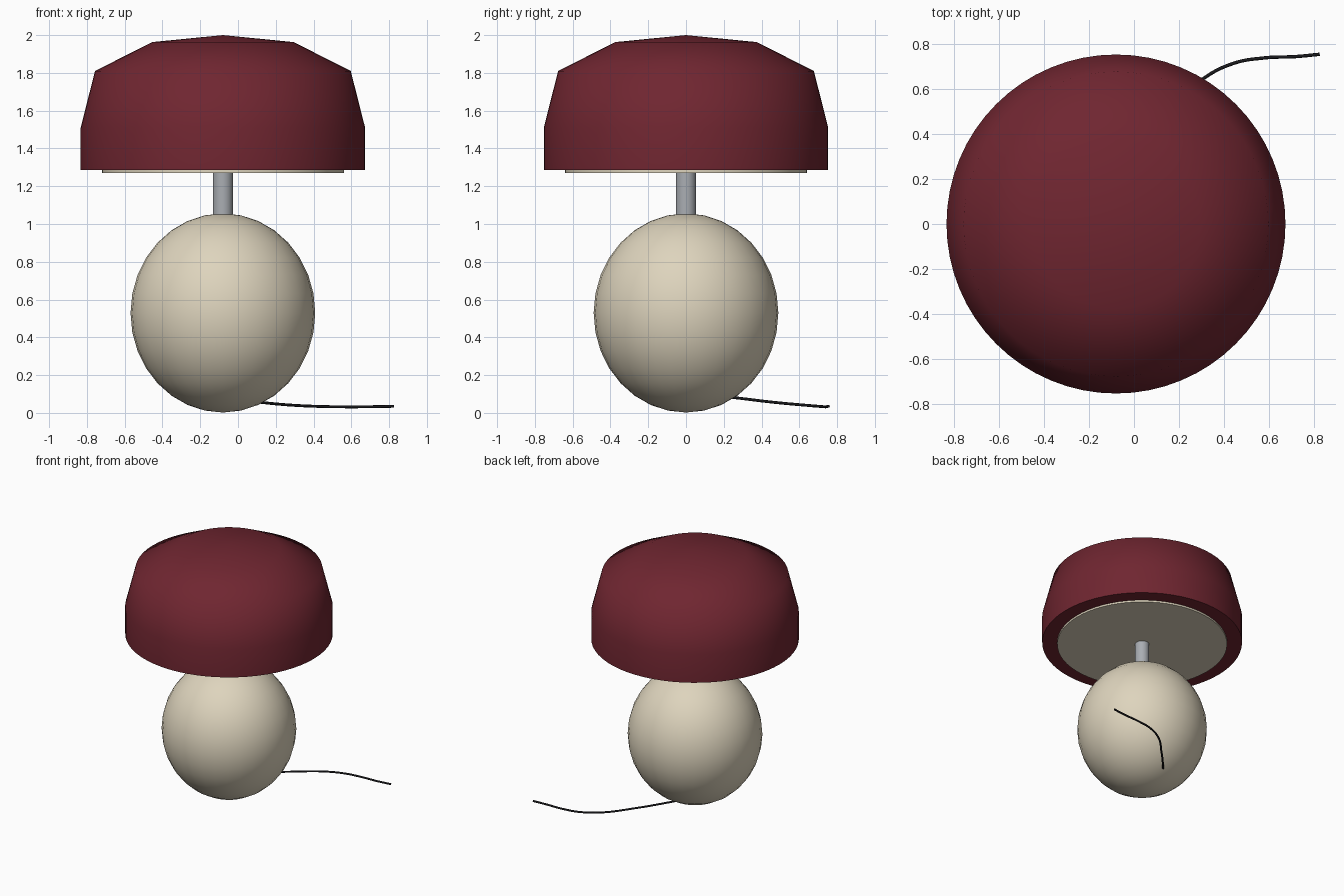
import bpy
import math

cube = bpy.data.objects.get("Cube")
if cube:
    bpy.data.objects.remove(cube, do_unlink=True)

CX = -0.08  # lamp axis


def material(name, rgb, rough=0.5):
    m = bpy.data.materials.new(name)
    m.use_nodes = True
    m.diffuse_color = (*rgb, 1)
    bsdf = m.node_tree.nodes["Principled BSDF"]
    bsdf.inputs["Base Color"].default_value = (*rgb, 1)
    bsdf.inputs["Roughness"].default_value = rough
    return m


def finish(obj, name, mat, angle=60):
    obj.name = obj.data.name = name
    obj.data.materials.append(mat)
    bpy.ops.object.select_all(action="DESELECT")
    obj.select_set(True)
    bpy.context.view_layer.objects.active = obj
    if obj.type == "MESH":
        bpy.ops.object.shade_smooth_by_angle(angle=math.radians(angle))


def lathe(name, profile, mat, segments=64):
    """Spin (radius, height) points about the lamp axis; radius 0 makes a pole."""
    verts, rings = [], []
    for r, z in profile:
        count = segments if r > 0 else 1
        rings.append([len(verts) + i for i in range(count)])
        for i in range(count):
            a = 2 * math.pi * i / segments
            verts.append((r * math.cos(a), r * math.sin(a), z))
    faces = []
    for low, high in zip(rings, rings[1:]):
        for i in range(segments):
            j = (i + 1) % segments
            quad = [low[i % len(low)], low[j % len(low)],
                    high[j % len(high)], high[i % len(high)]]
            faces.append(list(dict.fromkeys(quad)))
    mesh = bpy.data.meshes.new(name)
    mesh.from_pydata(verts, [], faces)
    obj = bpy.data.objects.new(name, mesh)
    obj.location.x = CX
    bpy.context.collection.objects.link(obj)
    finish(obj, name, mat)


cream = material("cream ceramic", (0.73, 0.66, 0.51))
red = material("burgundy", (0.16, 0.019, 0.03))
steel = material("brushed steel", (0.40, 0.42, 0.45))
black = material("black rubber", (0.01, 0.01, 0.012))

# Egg-shaped base
bpy.ops.mesh.primitive_uv_sphere_add(segments=32, ring_count=16, radius=1,
                                     location=(CX, 0, 0.529))
base = bpy.context.object
base.scale = (0.489, 0.489, 0.527)
finish(base, "base", cream)

# Stem between base and shade
bpy.ops.mesh.primitive_cylinder_add(vertices=32, radius=0.053, depth=0.32,
                                    location=(CX, 0, 1.14))
finish(bpy.context.object, "stem", steel)

# Domed shade with closed underside, and the diffuser set into it
lathe("shade", [(0, 1.286), (0.753, 1.286), (0.753, 1.51), (0.677, 1.81),
                (0.375, 1.963), (0, 2.0)], red)
lathe("diffuser", [(0, 1.271), (0.64, 1.271), (0.64, 1.30), (0, 1.30)], cream)

# Power cord trailing from the back of the base
path = [(-0.1, 0.22, 0.085), (-0.05, 0.28, 0.078), (0.12, 0.465, 0.056),
        (0.30, 0.64, 0.04), (0.44, 0.713, 0.034), (0.58, 0.738, 0.032),
        (0.72, 0.744, 0.033), (0.825, 0.754, 0.035)]
curve = bpy.data.curves.new("power_cord", "CURVE")
curve.dimensions = "3D"
curve.bevel_depth = 0.0075
curve.bevel_resolution = 2
curve.use_fill_caps = True
spline = curve.splines.new("BEZIER")
spline.bezier_points.add(len(path) - 1)
for point, co in zip(spline.bezier_points, path):
    point.co = co
    point.handle_left_type = point.handle_right_type = "AUTO"
cord = bpy.data.objects.new("power_cord", curve)
bpy.context.collection.objects.link(cord)
finish(cord, "power_cord", black)
